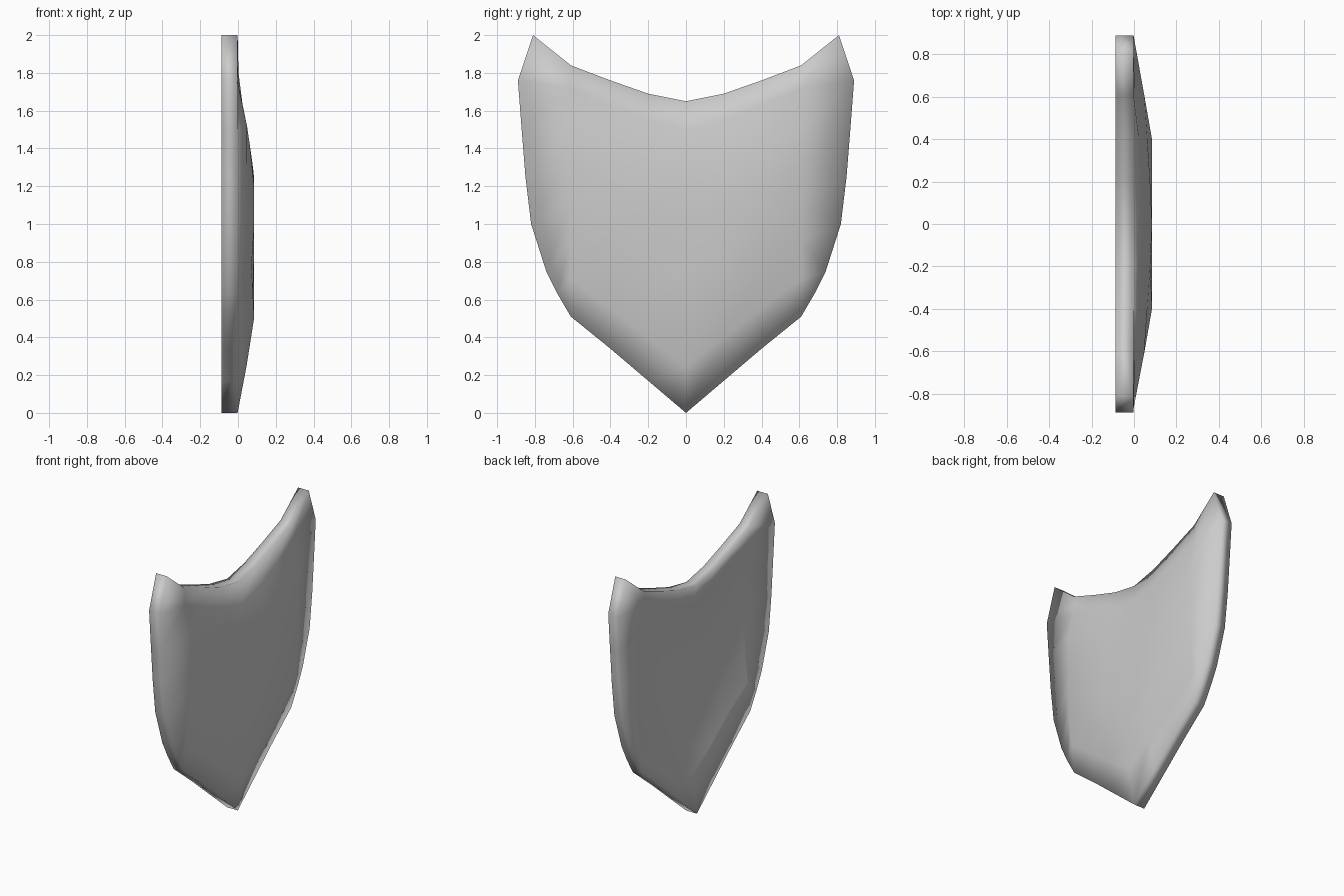
import bpy, bmesh
from mathutils import Vector

if "Cube" in bpy.data.objects:
    bpy.data.objects.remove(bpy.data.objects["Cube"])

# Half outline of the shield: lower edge, side edge, upper edge (columns 0.2 apart)
COL_Y = [0, 0.2, 0.4, 0.61]
BOTTOM = [0, 0.17, 0.34, 0.51]
TOP = [1.65, 1.69, 1.76, 1.84]
ROWS = [0, 0.25, 0.5, 0.75, 1.0, 1.25, 1.5, 1.65]
SIDE = [(0.61, 0.51), (0.68, 0.63), (0.74, 0.75), (0.82, 1.0),
        (0.85, 1.25), (0.87, 1.5), (0.89, 1.76), (0.81, 2.0)]
THICK = 0.085
outline = list(zip(COL_Y, BOTTOM)) + SIDE[1:] + list(zip(COL_Y, TOP))[::-1]


def ramp(v, table):
    """Piecewise linear lookup."""
    for (a, fa), (b, fb) in zip(table, table[1:]):
        if v <= b:
            return fa + (fb - fa) * max(0, v - a) / (b - a)
    return table[-1][1]


def edge_distance(y, z):
    p, best = Vector((y, z)), 9
    for a, b in zip(outline, outline[1:]):
        a, b = Vector(a), Vector(b)
        t = max(0, min(1, (p - a).dot(b - a) / (b - a).length_squared))
        best = min(best, (p - a.lerp(b, t)).length)
    return best


def bulge(y, z):
    """Height of the domed face above the rim."""
    return min(
        ramp(edge_distance(y, z), [(0, 0), (0.2, 0.05), (0.38, 0.087)]),
        ramp(y, [(0, 0.087), (0.41, 0.087), (0.61, 0.05), (0.87, 0)]),
        ramp(z, [(0, 0), (0.25, 0.05), (0.5, 0.087), (1.26, 0.087), (1.52, 0.05), (1.75, 0)]))


# Domed sheet, then extruded straight through to a shell
bm = bmesh.new()
cols = []
for i in range(-4, 5):
    k, sign = abs(i), (1 if i >= 0 else -1)
    col = []
    for j, r in enumerate(ROWS):
        if k == 4:
            y, z = SIDE[j]
        else:
            y = COL_Y[k]
            z = BOTTOM[k] + (TOP[k] - BOTTOM[k]) * r / ROWS[-1]
        col.append(bm.verts.new((bulge(y, z) - THICK - 0.002, sign * y, z)))
    cols.append(col)
for a, b in zip(cols, cols[1:]):
    for j in range(len(ROWS) - 1):
        bm.faces.new((a[j], b[j], b[j + 1], a[j + 1]))
bmesh.ops.remove_doubles(bm, verts=bm.verts[:], dist=0.005)
ext = bmesh.ops.extrude_face_region(bm, geom=bm.faces[:], use_keep_orig=True)
front = [g for g in ext["geom"] if isinstance(g, bmesh.types.BMVert)]
bmesh.ops.translate(bm, verts=front, vec=(THICK, 0, 0))
bmesh.ops.recalc_face_normals(bm, faces=bm.faces[:])
for f in bm.faces:
    f.smooth = True

mesh = bpy.data.meshes.new("shield")
bm.to_mesh(mesh)
bm.free()
shield = bpy.data.objects.new("shield", mesh)
bpy.context.collection.objects.link(shield)
